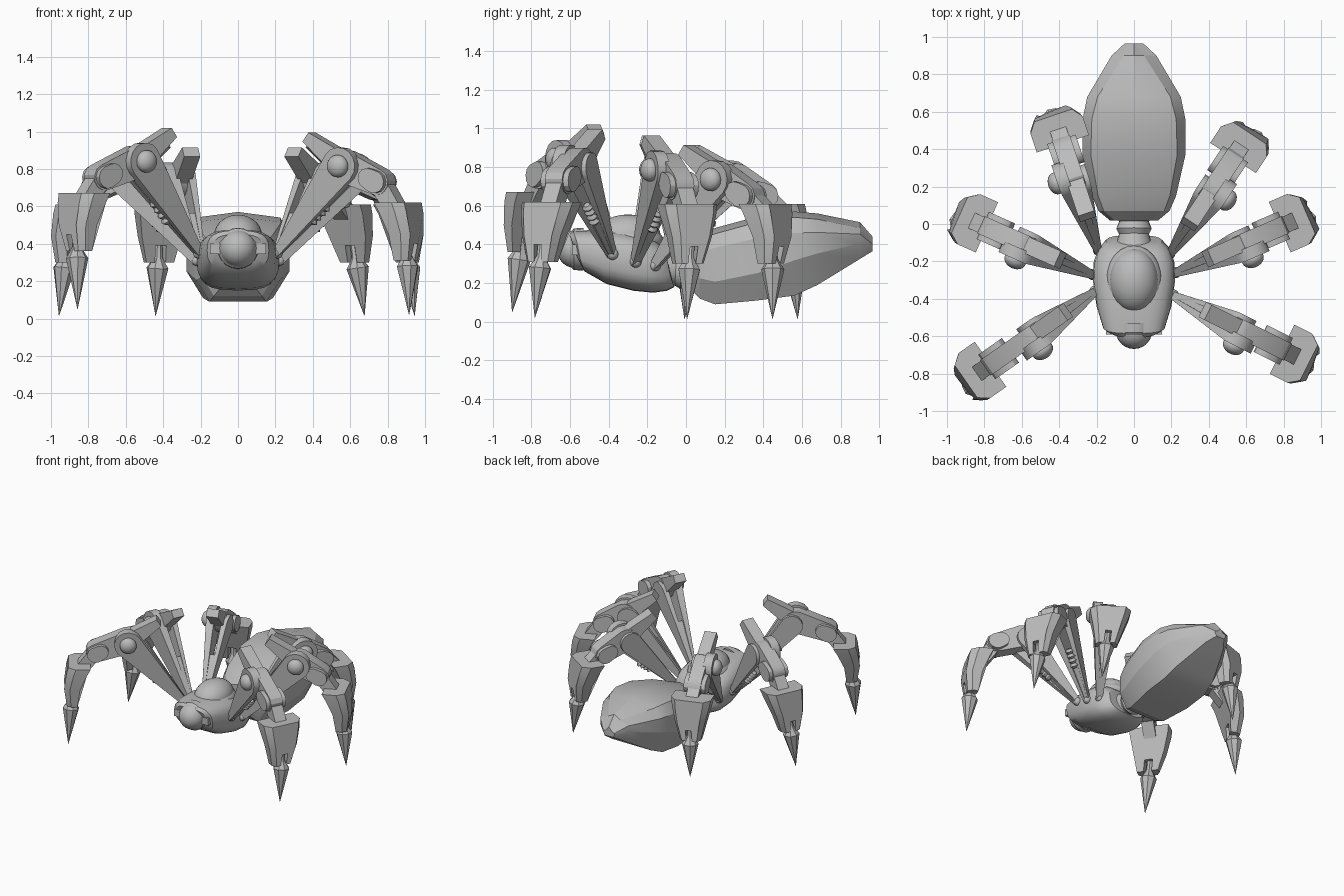
import bpy, bmesh, math
from mathutils import Vector, Matrix

if "Cube" in bpy.data.objects:
    bpy.data.objects.remove(bpy.data.objects["Cube"])

grey = bpy.data.materials.new("plain_grey")
grey.use_nodes = True
grey.diffuse_color = (0.5, 0.5, 0.5, 1)
grey.node_tree.nodes["Principled BSDF"].inputs["Base Color"].default_value = (0.5, 0.5, 0.5, 1)


def finish(name, bm, matrix=Matrix(), angle=30):
    bmesh.ops.recalc_face_normals(bm, faces=bm.faces[:])
    mesh = bpy.data.meshes.new(name)
    bm.to_mesh(mesh)
    bm.free()
    mesh.materials.append(grey)
    ob = bpy.data.objects.new(name, mesh)
    ob.matrix_world = matrix
    bpy.context.collection.objects.link(ob)
    bpy.ops.object.select_all(action='DESELECT')
    ob.select_set(True)
    bpy.context.view_layer.objects.active = ob
    bpy.ops.object.shade_smooth_by_angle(angle=math.radians(angle))


def loft(name, rings, matrix=Matrix(), angle=30):
    """Skin matching rings of points and cap both ends."""
    bm = bmesh.new()
    loops = [[bm.verts.new(p) for p in ring] for ring in rings]
    n = len(loops[0])
    for a, b in zip(loops, loops[1:]):
        for i in range(n):
            bm.faces.new((a[i], a[(i + 1) % n], b[(i + 1) % n], b[i]))
    bm.faces.new(loops[0])
    bm.faces.new(loops[-1])
    finish(name, bm, matrix, angle)


def ball(name, centre, size, matrix=Matrix()):
    bm = bmesh.new()
    bmesh.ops.create_uvsphere(bm, u_segments=24, v_segments=14, radius=1)
    bmesh.ops.transform(bm, matrix=Matrix.Translation(centre) @ Matrix.Diagonal((*size, 1)), verts=bm.verts)
    finish(name, bm, matrix, 60)


def turned(name, profile, p, q, matrix=Matrix(), n=20):
    """Round part along p-q; profile holds (fraction along, radius)."""
    p, q = Vector(p), Vector(q)
    rot = (q - p).to_track_quat('Z', 'Y')
    rings = [[p.lerp(q, f) + rot @ Vector((r * math.cos(k * math.tau / n), r * math.sin(k * math.tau / n), 0))
              for k in range(n)] for f, r in profile]
    loft(name, rings, matrix)


def link(p, q, rp, rq, steps):
    """Outline of a tapered bar with rounded (or flat, steps=1) ends."""
    a = math.atan2(q[1] - p[1], q[0] - p[0])
    pts = []
    for c, r, start in ((p, rp, a + math.pi / 2), (q, rq, a - math.pi / 2)):
        for k in range(steps + 1):
            b = start + math.pi * k / steps
            pts.append((c[0] + r * math.cos(b), c[1] + r * math.sin(b)))
    return pts


def slab(name, outline, t0, t1, matrix, taper=False):
    """Extrude an outline in the leg plane sideways, thinner near the hip."""
    def width(r):
        return min(1, max(0.22, 0.22 + 2.2 * r)) if taper else 1
    loft(name, [[(r, t * width(r), z) for r, z in outline] for t in (t0, t1)], matrix)


# Thorax: rounded, slightly boxy shell tilted up at the front
def thorax_ring(y, w, top, bottom, n=24):
    mid, ring = bottom + 0.5 * (top - bottom), []
    for k in range(n):
        c, s = math.cos(k * math.tau / n), math.sin(k * math.tau / n)
        ring.append((w * math.copysign(abs(c) ** 0.65, c), y - 0.03 * s,
                     mid + (top - bottom) / 2 * math.copysign(abs(s) ** 0.7, s)))
    return ring


loft("thorax", [thorax_ring(*r) for r in (
    (-0.575, 0.13, 0.45, 0.3), (-0.555, 0.165, 0.47, 0.26), (-0.44, 0.2, 0.475, 0.195),
    (-0.3, 0.22, 0.465, 0.16), (-0.2, 0.215, 0.445, 0.15), (-0.13, 0.19, 0.42, 0.16),
    (-0.09, 0.15, 0.385, 0.18))], angle=35)
ball("back_dome", (0, -0.3, 0.44), (0.13, 0.17, 0.115))
ball("dome_collar", (0, -0.3, 0.42), (0.15, 0.185, 0.08))

# Face: single round eye with socket and side plates
ball("eye", (0, -0.57, 0.375), (0.098, 0.098, 0.098))
turned("eye_socket", [(0, 0.09), (0.3, 0.108), (1, 0.11)], (0, -0.6, 0.375), (0, -0.53, 0.375))
loft("visor", [[(x, y, z) for y, z in ((-0.59, 0.345), (-0.59, 0.4), (-0.5, 0.4), (-0.5, 0.345))]
               for x in (-0.15, 0.15)])

# Waist between thorax and abdomen
turned("waist", [(0, 0.1), (0.35, 0.08), (0.5, 0.095), (0.7, 0.08), (1, 0.1)], (0, -0.12, 0.27), (0, 0.07, 0.26))


# Abdomen: faceted, with a gently peaked top panel and pointed rear
def abdomen_ring(y, w, top, bottom, low, panel):
    half = [(panel, 1), (1, 0.8), (1, low), (0.68, 0.0)]
    pts = [(0, y, top + 0.03)] + [(w * x, y, bottom + (top - bottom) * f) for x, f in half]
    return pts + [(-x, yy, z) for x, yy, z in reversed(pts[1:])]


loft("abdomen", [abdomen_ring(*r) for r in (
    (0.02, 0.13, 0.37, 0.17, 0.4, 0.8), (0.07, 0.19, 0.42, 0.12, 0.35, 0.85),
    (0.15, 0.225, 0.455, 0.09, 0.32, 0.85), (0.37, 0.275, 0.515, 0.11, 0.35, 0.84),
    (0.56, 0.275, 0.54, 0.135, 0.45, 0.82), (0.68, 0.25, 0.53, 0.19, 0.48, 0.78),
    (0.9, 0.12, 0.485, 0.325, 0.5, 0.45), (0.965, 0.05, 0.41, 0.365, 0.5, 0.5))], angle=22)


# Legs, each built in its own vertical plane: r outwards, t sideways, z up
def leg(name, side, hip, azimuth, hip_z, knee_z, dr, dz, lean):
    m = Matrix.Translation((*hip, 0)) @ Matrix.Rotation(math.radians(azimuth), 4, 'Z')
    f = -side                                   # t direction facing forwards
    knee = (0.41, knee_z)
    elbow = (0.56 + dr, knee_z - 0.085)
    ankle = (0.665 + dr, 0.56 + dz)
    ball(name + "_hip", (0, 0, hip_z), (0.03, 0.03, 0.03), m)
    # Femur: solid core with rounded blades on both sides of the lever
    slab(name + "_femur_core", link((0, hip_z), (0.22, hip_z + (knee_z - hip_z) * 0.54), 0.02, 0.05, 1),
         -0.04, 0.04, m, True)
    slab(name + "_femur_front", link((0, hip_z), knee, 0.022, 0.1, 8), f * 0.03, f * 0.095, m, True)
    slab(name + "_femur_back", link((0, hip_z), (0.38, knee_z - 0.02), 0.018, 0.08, 8),
         -f * 0.075, -f * 0.03, m, True)
    ball(name + "_knee_knob", (knee[0], f * 0.1, knee[1]), (0.06, 0.045, 0.06), m)
    # Lever with horn reaching inwards, then the outer link
    slab(name + "_horn", link((0.19, knee_z + 0.155), knee, 0.03, 0.065, 1), -0.045, 0.045, m)
    slab(name + "_lever", link(knee, elbow, 0.085, 0.07, 6), -0.05, 0.05, m)
    slab(name + "_elbow_cheeks", link((elbow[0] - 0.04, elbow[1] + 0.02), elbow, 0.055, 0.06, 6),
         -0.08, 0.08, m)
    slab(name + "_shin", link(elbow, ankle, 0.05, 0.045, 1), -0.045, 0.045, m)
    # Damper rings below the femur
    a, b = Vector((0.2, 0, hip_z + 0.16)), Vector((0.3, 0, knee_z - 0.21))
    turned(name + "_damper", [(k / 8, 0.03 if k % 2 else 0.016) for k in range(9)], a, b, m, 10)
    # Foot guard: slotted trapezoid, bowed outwards
    half = [(0.147, 0.61), (0.14, 0.56), (0.112, 0.44), (0.078, 0.3), (0.03, 0.3), (0.03, 0.39)]
    outline = half + [(-t, z) for t, z in reversed(half)]

    def guard(r_top, r_low, squeeze):
        ring = []
        for t, z in outline:
            k = (0.61 - z) / 0.31
            r = r_top + (r_low - r_top) * k + 0.025 * math.sin(math.pi * k) + dr
            ring.append((r, t * squeeze + f * lean * 0.5 * k, z + dz))
        return ring
    loft(name + "_foot_guard", [guard(0.595, 0.69, 1), guard(0.7, 0.735, 1), guard(0.755, 0.765, 0.72)], m)
    # Claw: thin stem and spear head
    turned(name + "_claw", [(0, 0.024), (0.22, 0.024), (0.27, 0.034), (0.37, 0.06), (1, 0.001)],
           (0.725 + dr, f * lean * 0.3, 0.42 + dz), (0.755 + dr, f * lean, 0.015 + dz * 0.6), m, 8)


for spec in (
        ("front_left_leg", 1, (0.21, -0.38), -26.5, 0.35, 0.815, 0.055, 0.01, 0.045),
        ("middle_left_leg", 1, (0.22, -0.26), 23.5, 0.31, 0.785, 0.015, 0, 0.045),
        ("rear_left_leg", 1, (0.19, -0.16), 56.5, 0.29, 0.735, 0.02, 0, 0.07),
        ("front_right_leg", -1, (-0.21, -0.36), 215, 0.35, 0.84, 0.085, 0.06, 0.07),
        ("middle_right_leg", -1, (-0.22, -0.27), 156, 0.31, 0.785, 0.025, 0, 0.06),
        ("rear_right_leg", -1, (-0.19, -0.14), 108.5, 0.29, 0.735, 0.005, 0, 0.01)):
    leg(*spec)
